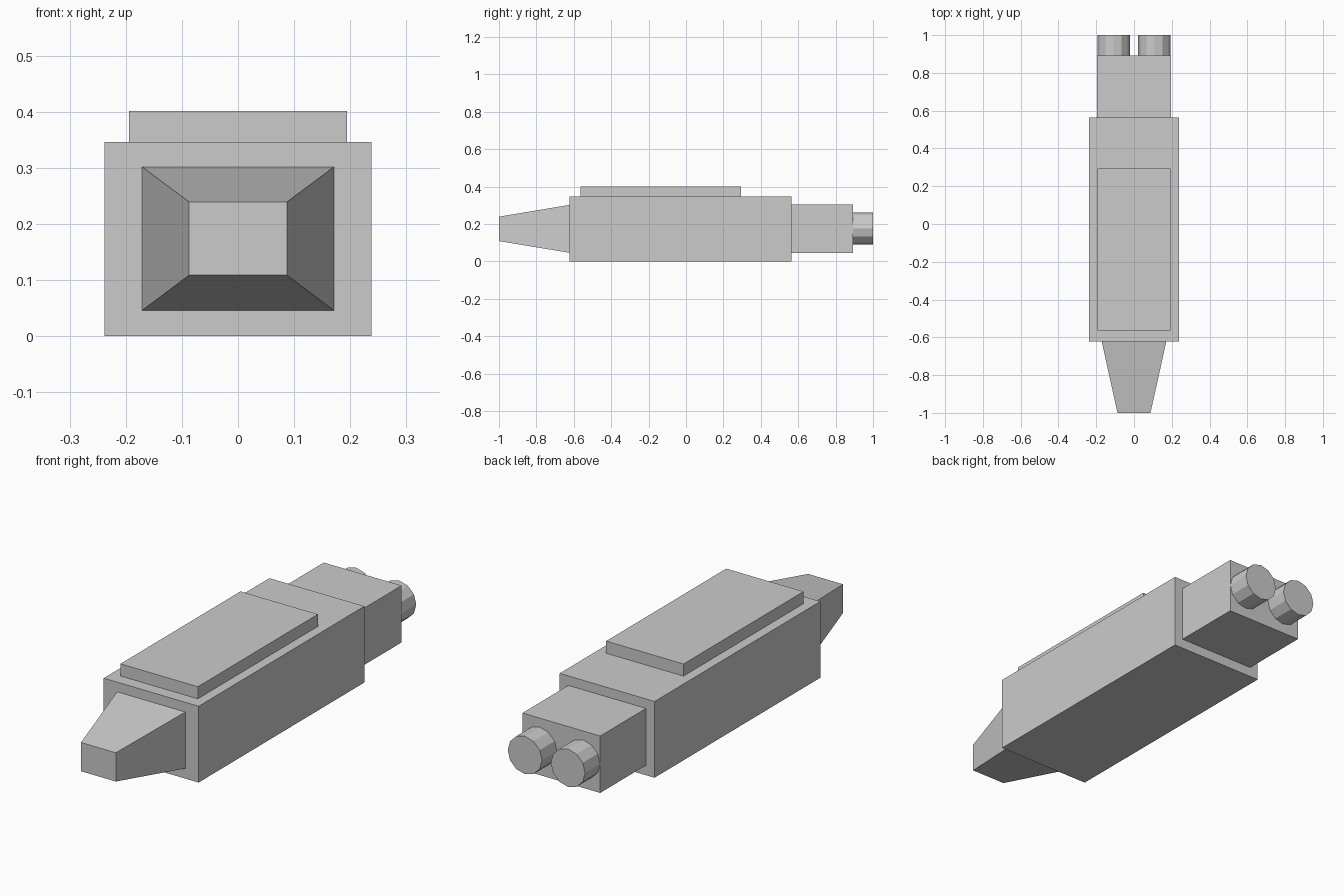
import bpy, bmesh, math
from mathutils import Matrix, Vector

default = bpy.data.objects.get("Cube")
if default:
    bpy.data.objects.remove(default, do_unlink=True)

# Single plain grey
grey = bpy.data.materials.new("light grey")
grey.use_nodes = True
colour = (0.6, 0.6, 0.6, 1)
grey.diffuse_color = colour
grey.node_tree.nodes["Principled BSDF"].inputs["Base Color"].default_value = colour


def finish(name, bm):
    bmesh.ops.recalc_face_normals(bm, faces=bm.faces)
    mesh = bpy.data.meshes.new(name)
    bm.to_mesh(mesh)
    bm.free()
    mesh.materials.append(grey)
    obj = bpy.data.objects.new(name, mesh)
    bpy.context.collection.objects.link(obj)
    return obj


def box(name, half_width, y0, y1, z0, z1, front_scale=(1, 1)):
    """Box between two y and two z values; its front end can taper."""
    bm = bmesh.new()
    bmesh.ops.create_cube(bm, size=1)
    for v in bm.verts:
        sx, sz = front_scale if v.co.y < 0 else (1, 1)
        v.co = Vector((v.co.x * 2 * half_width * sx,
                       (y0 + y1) / 2 + v.co.y * (y1 - y0),
                       (z0 + z1) / 2 + v.co.z * (z1 - z0) * sz))
    return finish(name, bm)


# Body, raised deck, rear block and tapered nose
box("main_hull", 0.238, -0.622, 0.565, 0, 0.346)
box("top_deck", 0.194, -0.565, 0.295, 0.346, 0.401)
box("rear_block", 0.195, 0.565, 0.893, 0.045, 0.303)
box("nose", 0.171, -1, -0.622, 0.046, 0.302, (0.51, 0.51))

# Pair of twelve-sided thrusters
for side, label in ((1, "left"), (-1, "right")):
    bm = bmesh.new()
    bmesh.ops.create_cone(bm, cap_ends=True, segments=12, radius1=0.086,
                          radius2=0.086, depth=0.107)
    bmesh.ops.transform(bm, verts=bm.verts,
                        matrix=Matrix.Translation((side * 0.108, 0.9465, 0.176))
                        @ Matrix.Rotation(math.pi / 2, 4, "X"))
    finish(label + "_thruster", bm)
